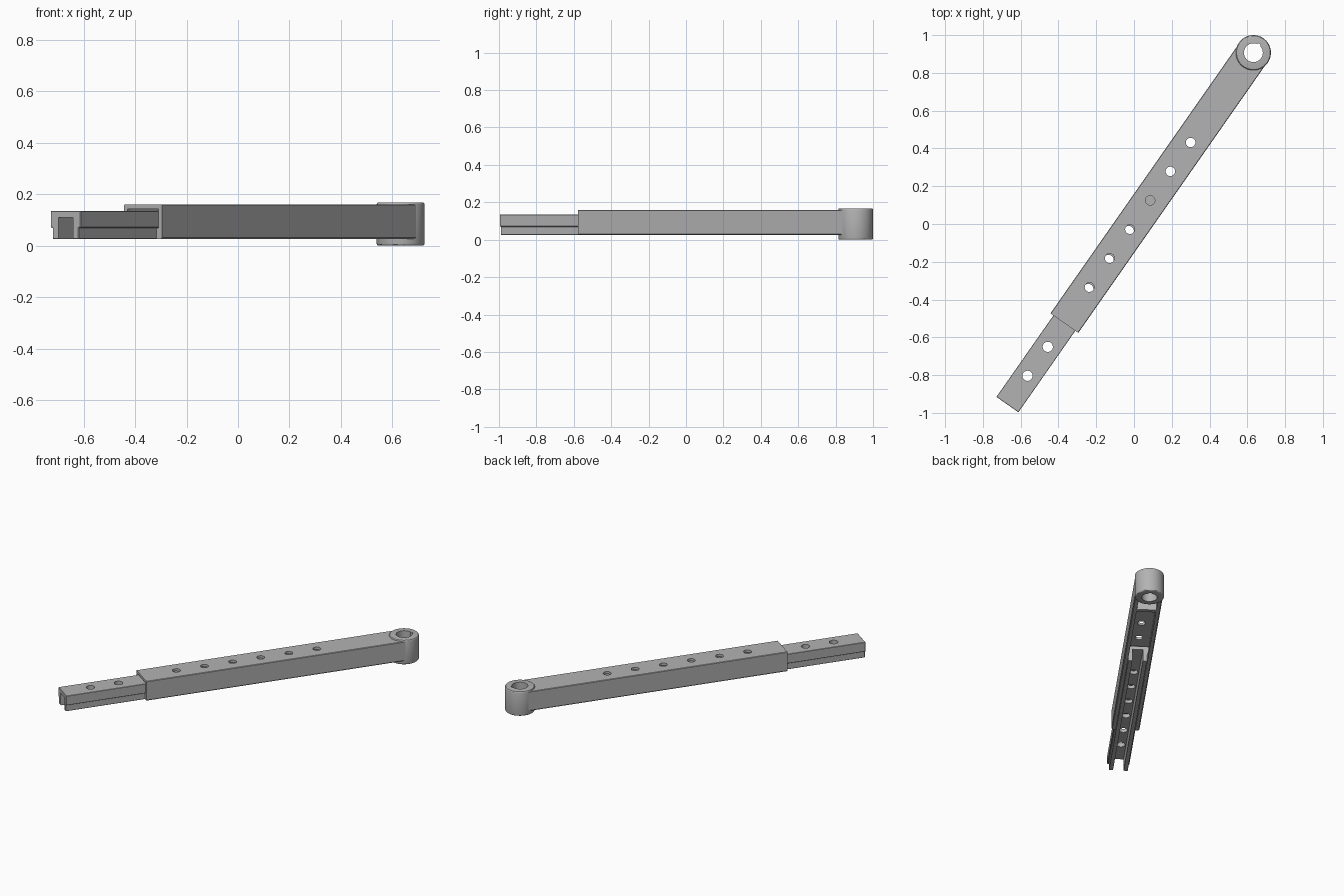
import bpy, bmesh, math
from mathutils import Matrix

if "Cube" in bpy.data.objects:
    bpy.data.objects.remove(bpy.data.objects["Cube"])

grey = bpy.data.materials.new("plain_grey")
grey.use_nodes = True
GREY = (0.45, 0.45, 0.45, 1)
grey.diffuse_color = GREY
grey.node_tree.nodes["Principled BSDF"].inputs["Base Color"].default_value = GREY

# Arm frame: origin at the pivot, arm runs along local -x
PLACE = Matrix.Translation((0.632, 0.907, 0)) @ Matrix.Rotation(math.radians(55.05), 4, 'Z')


def finish(name, bm):
    bmesh.ops.recalc_face_normals(bm, faces=bm.faces)
    mesh = bpy.data.meshes.new(name)
    bm.to_mesh(mesh)
    bm.free()
    mesh.materials.append(grey)
    obj = bpy.data.objects.new(name, mesh)
    bpy.context.collection.objects.link(obj)
    return obj


def prism(name, half, x0, x1):
    """Extrude a mirrored (y, z) half profile along x."""
    bm = bmesh.new()
    outline = half + [(-y, z) for y, z in reversed(half)]
    face = bm.faces.new([bm.verts.new((x0, y, z)) for y, z in outline])
    out = bmesh.ops.extrude_face_region(bm, geom=[face])
    moved = [v for v in out["geom"] if isinstance(v, bmesh.types.BMVert)]
    bmesh.ops.translate(bm, verts=moved, vec=(x1 - x0, 0, 0))
    return finish(name, bm)


def box(name, x0, x1, half, z0, z1):
    return prism(name, [(half, z0), (half, z1)], x0, x1)


def cylinder(name, x, y, r, z0, z1, segments=32):
    bm = bmesh.new()
    bmesh.ops.create_cone(bm, cap_ends=True, segments=segments, radius1=r, radius2=r,
                          depth=z1 - z0, matrix=Matrix.Translation((x, y, (z0 + z1) / 2)))
    return finish(name, bm)


def activate(obj):
    bpy.ops.object.select_all(action='DESELECT')
    obj.select_set(True)
    bpy.context.view_layer.objects.active = obj


def cut(obj, cutters):
    activate(obj)
    for c in cutters:
        c.hide_render = True
        mod = obj.modifiers.new("cut", 'BOOLEAN')
        mod.operation = 'DIFFERENCE'
        mod.solver = 'EXACT'
        mod.object = c
        bpy.ops.object.modifier_apply(modifier=mod.name)
        bpy.data.objects.remove(c)


def bevel(obj, width, segments):
    activate(obj)
    mod = obj.modifiers.new("bevel", 'BEVEL')
    mod.width, mod.segments = width, segments
    mod.limit_method, mod.angle_limit = 'ANGLE', math.radians(50)
    bpy.ops.object.modifier_apply(modifier=mod.name)


def holes(first, r):
    return [cylinder("hole", first - i * 0.187, 0, r, -0.1, 0.3) for i in range(6)]


def bore():
    # Round bore with a small key notch
    return [cylinder("bore", 0, 0, 0.05, -0.1, 0.3),
            cylinder("notch", 0.046, 0, 0.012, -0.1, 0.3, 16)]


# Outer channel: open below, with thicker lower lips and a pocket next to the boss
C = 0.006
outer = prism("outer_channel", [(0.09 - C, 0.025), (0.09, 0.025 + C), (0.09, 0.16 - C / 2),
                                (0.09 - C / 2, 0.16)], -1.747, 0)
cavity = prism("cavity", [(0.0625, -0.1), (0.0625, 0.068), (0.073, 0.068), (0.073, 0.143)],
               -1.9, -0.23)
pocket = box("pocket", -0.2, -0.08, 0.062, -0.1, 0.143)
cut(outer, [cavity, pocket] + holes(-0.58, 0.025) + bore())

# Pivot boss
boss = cylinder("pivot_boss", 0, 0, 0.093, 0, 0.168, 64)
bevel(boss, 0.008, 3)
cut(boss, bore())

# Inner sliding rail: upside-down U with stepped sides
rail = prism("inner_rail", [(0.034, 0.025), (0.061, 0.025), (0.061, 0.07), (0.071, 0.07),
                            (0.071, 0.135), (0.034, 0.135)], -2.273, -0.86)
slot = box("slot", -2.4, -0.7, 0.034, -0.1, 0.11)
bevel(rail, 0.002, 1)
cut(rail, [slot] + holes(-1.152, 0.027))

for obj in (outer, boss, rail):
    obj.matrix_world = PLACE
    activate(obj)
    bpy.ops.object.shade_smooth_by_angle(angle=math.radians(30))
